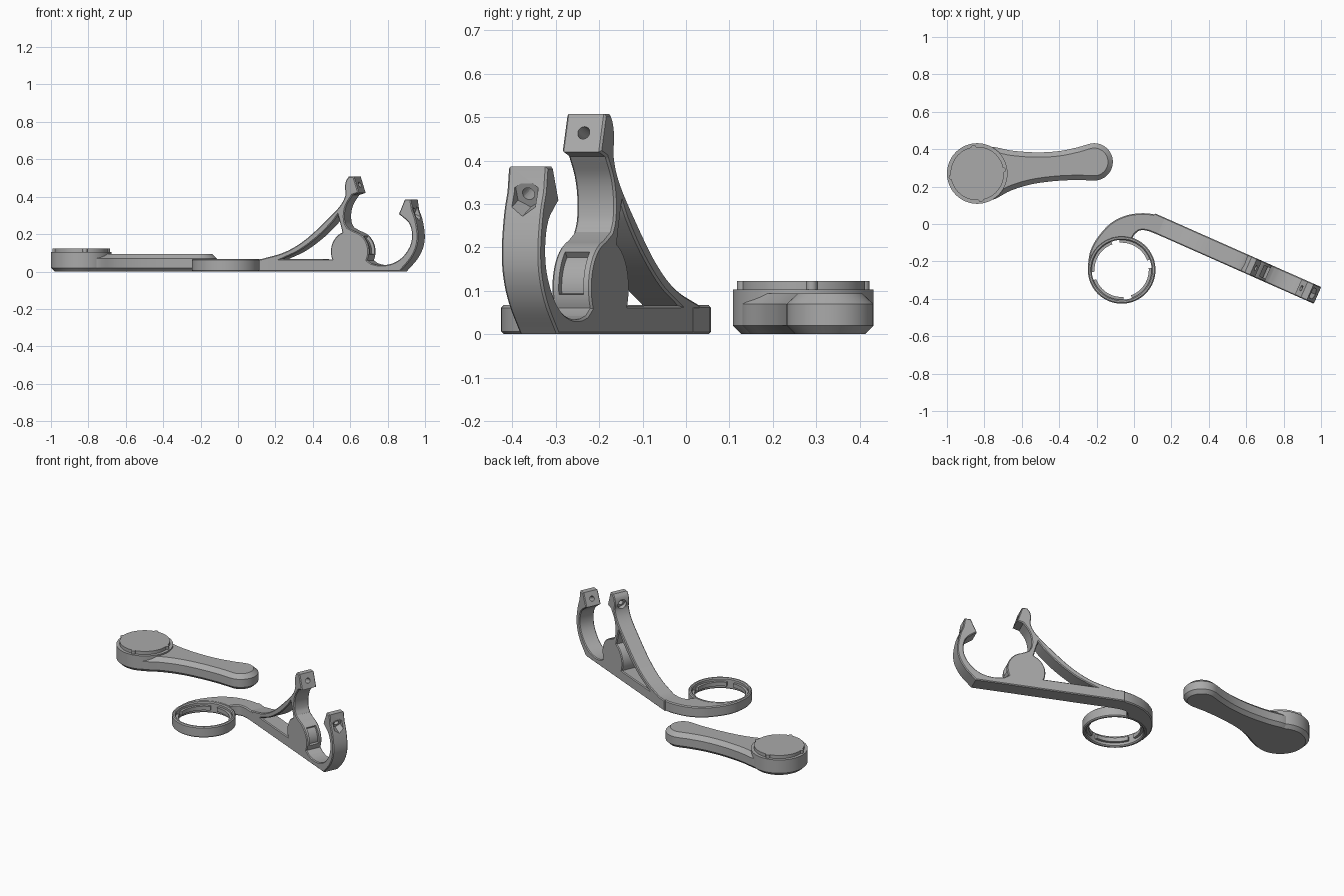
import bpy, bmesh, math
from mathutils import Matrix, Vector

if "Cube" in bpy.data.objects:
    bpy.data.objects.remove(bpy.data.objects["Cube"])

gray = bpy.data.materials.new("plain_gray")
gray.diffuse_color = (0.40, 0.40, 0.40, 1)
gray.use_nodes = True
gray.node_tree.nodes["Principled BSDF"].inputs["Base Color"].default_value = gray.diffuse_color


def spline(pts, n=6):
    """Open smooth curve through the points."""
    p = [Vector(q) for q in pts]
    p = [2 * p[0] - p[1]] + p + [2 * p[-1] - p[-2]]
    out = []
    for a, b, c, d in zip(p, p[1:], p[2:], p[3:]):
        for i in range(n):
            t = i / n
            out.append(0.5 * (2 * b + (c - a) * t + (2 * a - 5 * b + 4 * c - d) * t * t
                              + (3 * b - a - 3 * c + d) * t ** 3))
    return [(v.x, v.y) for v in out] + [tuple(pts[-1])]


def arc(cx, cy, r, a0, a1, n=24):
    return [(cx + r * math.cos(math.radians(a0 + (a1 - a0) * i / n)),
             cy + r * math.sin(math.radians(a0 + (a1 - a0) * i / n))) for i in range(n + 1)]


def circle(cx, cy, r, n=72):
    return arc(cx, cy, r, 0, 360, n)[:-1]


def finish(ob, angle=30):
    bm = bmesh.new()
    bm.from_mesh(ob.data)
    bmesh.ops.remove_doubles(bm, verts=bm.verts, dist=1e-5)
    bmesh.ops.recalc_face_normals(bm, faces=bm.faces)
    bm.to_mesh(ob.data)
    bm.free()
    ob.data.materials.clear()
    ob.data.materials.append(gray)
    bpy.ops.object.select_all(action='DESELECT')
    ob.select_set(True)
    bpy.context.view_layer.objects.active = ob
    bpy.ops.object.shade_smooth_by_angle(angle=math.radians(angle))
    return ob


def plate(name, loops, thick, matrix, bevel=0.0):
    """Filled outline with holes, extruded about its own plane."""
    cu = bpy.data.curves.new(name, 'CURVE')
    cu.dimensions = '2D'
    cu.fill_mode = 'BOTH'
    cu.extrude = thick / 2 - bevel
    cu.bevel_depth = bevel
    cu.bevel_resolution = 0
    cu.offset = -bevel
    for loop in loops:
        sp = cu.splines.new('POLY')
        sp.points.add(len(loop) - 1)
        for pt, (x, y) in zip(sp.points, loop):
            pt.co = (x, y, 0, 1)
        sp.use_cyclic_u = True
    tmp = bpy.data.objects.new(name + "_curve", cu)
    bpy.context.collection.objects.link(tmp)
    dg = bpy.context.evaluated_depsgraph_get()
    me = bpy.data.meshes.new_from_object(tmp.evaluated_get(dg))
    bpy.data.objects.remove(tmp)
    ob = bpy.data.objects.new(name, me)
    bpy.context.collection.objects.link(ob)
    ob.matrix_world = matrix
    return finish(ob)


def flat(name, loops, z0, z1, bevel=0.0):
    return plate(name, loops, z1 - z0, Matrix.Translation((0, 0, (z0 + z1) / 2)), bevel)


def loft(name, outline, layers):
    """Stack inset copies of a counter-clockwise outline at given heights."""
    bm = bmesh.new()
    n = len(outline)
    rings = []
    for z, inset in layers:
        ring = []
        for i in range(n):
            a, b = Vector(outline[i - 1]), Vector(outline[(i + 1) % n])
            t = (b - a).normalized()
            ring.append(bm.verts.new((outline[i][0] - t.y * inset, outline[i][1] + t.x * inset, z)))
        rings.append(ring)
    for lo, hi in zip(rings, rings[1:]):
        for i in range(n):
            j = (i + 1) % n
            bm.faces.new((lo[i], lo[j], hi[j], hi[i]))
    bm.faces.new(rings[0][::-1])
    bm.faces.new(rings[-1])
    me = bpy.data.meshes.new(name)
    bm.to_mesh(me)
    bm.free()
    ob = bpy.data.objects.new(name, me)
    bpy.context.collection.objects.link(ob)
    return finish(ob, 25)


# ---- Cover with handle ----
HX, HY = -0.838, 0.27
loft("cover_head", circle(HX, HY, 0.162), [(0, 0.02), (0.02, 0), (0.103, 0)])
handle = (spline([(-0.84, 0.14), (-0.757, 0.13), (-0.66, 0.178), (-0.55, 0.212), (-0.42, 0.23), (-0.3, 0.236)])
          + arc(-0.213, 0.332, 0.1, -92, 105)
          + spline([(-0.3, 0.41), (-0.4, 0.39), (-0.52, 0.383), (-0.65, 0.392), (-0.757, 0.412), (-0.84, 0.40)]))
loft("cover_handle", handle, [(0, 0.02), (0.02, 0), (0.07, 0), (0.094, 0.026)])
flat("cover_disc", [circle(HX, HY, 0.143)], 0.09, 0.123)
for k in range(4):
    a = math.radians(8 + 90 * k)
    flat("cover_nub", [circle(HX + 0.141 * math.cos(a), HY + 0.141 * math.sin(a), 0.013, 20)], 0.095, 0.123)

# ---- Bayonet ring ----
RX, RY = -0.066, -0.245
flat("ring_wall", [circle(RX, RY, 0.181), circle(RX, RY, 0.16)], 0, 0.067, 0.006)
for k in range(4):
    a = 20 + 90 * k
    flat("ring_lug", [arc(RX, RY, 0.164, a, a + 74) + arc(RX, RY, 0.145, a + 74, a)], 0.022, 0.047)

# ---- Curved arm joining ring and clamp ----
hook = (spline([(-0.246, -0.22), (-0.235, -0.15), (-0.2, -0.08), (-0.13, 0.0), (-0.05, 0.043),
                (0.03, 0.057), (0.1, 0.053), (0.166, 0.033)])
        + [(0.203, 0.017), (0.163, -0.073)]
        + spline([(0.126, -0.057), (0.07, -0.036), (0.03, -0.035), (0.003, -0.055)])
        + arc(RX, RY, 0.172, 72, 172))
flat("curved_arm", [hook], 0, 0.067, 0.006)

# ---- Clamp, drawn in an upright plane along the arm ----
ang = math.radians(-23.9)
u, up = Vector((math.cos(ang), math.sin(ang), 0)), Vector((0, 0, 1))
w = u.cross(up)
frame = Matrix.Translation((0, 0.053, 0)) @ Matrix((u, up, w)).transposed().to_4x4()
BX, BZ, BR = 0.674, 0.107, 0.111
outer = (
    [(0.10, 0), (0.10, 0.067)]
    + spline([(0.159, 0.067), (0.294, 0.104), (0.411, 0.168), (0.528, 0.265), (0.616, 0.35),
              (0.648, 0.409), (0.645, 0.45), (0.652, 0.485), (0.668, 0.508)])
    + [(0.698, 0.508), (0.727, 0.42)]
    + spline([(0.69, 0.409), (0.657, 0.361), (0.643, 0.313), (0.645, 0.265), (0.66, 0.235)])
    + arc(BX, BZ, BR, 76, -25)
    + spline([(0.80, 0.043), (0.84, 0.035), (0.89, 0.036), (0.94, 0.05), (0.985, 0.08), (1.02, 0.125),
              (1.036, 0.17), (1.035, 0.22), (1.018, 0.262), (0.985, 0.29)])
    + [(0.961, 0.307), (0.996, 0.386), (1.031, 0.386)]
    + spline([(1.04, 0.33), (1.06, 0.275), (1.073, 0.195), (1.064, 0.13), (1.03, 0.067), (0.967, 0)]))
opening = (spline([(0.276, 0.066), (0.382, 0.113), (0.487, 0.185), (0.569, 0.26), (0.604, 0.303)])
           + [(0.622, 0.243)] + arc(BX, BZ, BR, 113, 202))
clamp = plate("clamp_body", [outer, opening], 0.098, frame, 0.005)


def cut(name, s, z, ds, dz, r, depth, sides):
    """Round or hexagonal hole centred in the clamp plane, along (ds, dz)."""
    d = (u * ds + up * dz).normalized()
    bpy.ops.mesh.primitive_cylinder_add(vertices=sides, radius=r, depth=depth)
    ob = bpy.context.object
    ob.name = name
    ob.matrix_world = (Matrix.Translation(frame @ Vector((s, z, 0)))
                       @ d.to_track_quat('Z', 'Y').to_matrix().to_4x4())
    return ob


cutters = [
    cut("left_screw_hole", 0.70, 0.46, 0.95, 0.31, 0.015, 0.14, 24),
    cut("left_screw_seat", 0.642, 0.441, 0.95, 0.31, 0.028, 0.04, 24),
    cut("right_screw_hole", 0.995, 0.338, 0.91, -0.41, 0.015, 0.14, 24),
    cut("right_nut_pocket", 1.054, 0.312, 0.91, -0.41, 0.034, 0.06, 6),
    plate("strap_groove", [arc(BX, BZ, 0.13, -8, 48) + arc(BX, BZ, 0.094, 48, -8)], 0.062, frame),
]
for c in cutters:
    m = clamp.modifiers.new(c.name, 'BOOLEAN')
    m.operation = 'DIFFERENCE'
    m.solver = 'EXACT'
    m.object = c
bpy.context.view_layer.update()
mesh = bpy.data.meshes.new_from_object(clamp.evaluated_get(bpy.context.evaluated_depsgraph_get()))
clamp.modifiers.clear()
clamp.data = mesh
for c in cutters:
    bpy.data.objects.remove(c)
finish(clamp)
